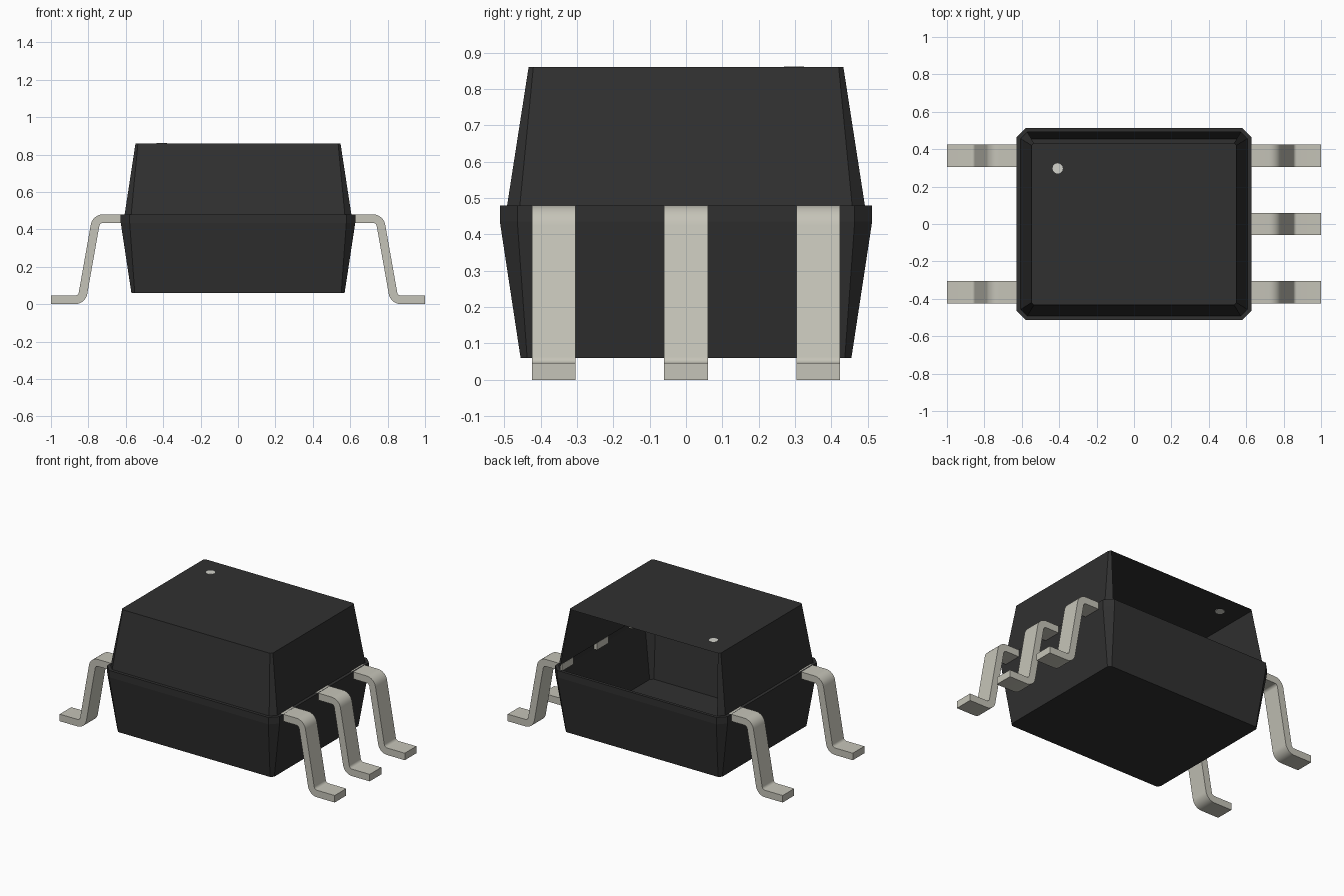
import bpy, bmesh, math
from mathutils import Vector

if "Cube" in bpy.data.objects:
    bpy.data.objects.remove(bpy.data.objects["Cube"])


def material(name, color):
    m = bpy.data.materials.new(name)
    m.use_nodes = True
    m.diffuse_color = (*color, 1)
    m.node_tree.nodes["Principled BSDF"].inputs["Base Color"].default_value = (*color, 1)
    return m


BLACK = material("black_plastic", (0.03, 0.03, 0.03))
METAL = material("tinned_metal", (0.56, 0.55, 0.48))
MARK = material("marker_grey", (0.65, 0.65, 0.6))


def finish(bm, name, mat):
    me = bpy.data.meshes.new(name)
    bm.to_mesh(me)
    bm.free()
    me.materials.append(mat)
    ob = bpy.data.objects.new(name, me)
    bpy.context.scene.collection.objects.link(ob)
    return ob


# Hollow body: stacked chamfered rectangles, upper back wall left open
def ring(bm, z, hx, hy, c):
    pts = [(hx, c - hy), (hx, hy - c), (hx - c, hy), (c - hx, hy),
           (-hx, hy - c), (-hx, c - hy), (c - hx, -hy), (hx - c, -hy)]
    return [bm.verts.new((x, y, z)) for x, y in pts]


BACK = 2
bm = bmesh.new()
levels = [(0.06, 0.57, 0.455, 0.018), (0.435, 0.627, 0.512, 0.048),
          (0.48, 0.627, 0.512, 0.048), (0.48, 0.606, 0.492, 0.035),
          (0.86, 0.548, 0.433, 0.013)]
rings = [ring(bm, *lv) for lv in levels]
for k, (a, b) in enumerate(zip(rings, rings[1:])):
    for i in range(8):
        if k == 3 and i == BACK:
            continue
        j = (i + 1) % 8
        bm.faces.new((a[i], a[j], b[j], b[i]))
bm.faces.new(rings[0][::-1])
bm.faces.new(rings[-1])
finish(bm, "body_shell", BLACK)

# Pin one dot, visible from above and from inside
bm = bmesh.new()
bmesh.ops.create_cone(bm, cap_ends=True, segments=12, radius1=0.028, radius2=0.028, depth=0.004)
bmesh.ops.translate(bm, verts=bm.verts, vec=(-0.408, 0.297, 0.8595))
finish(bm, "pin_one_dot", MARK)


# Gull-wing lead: filleted centre line thickened and extruded
def lead_outline(thick=0.046, radius=0.043, steps=8):
    top, foot = 0.48 - thick / 2, thick / 2
    path = [Vector(p) for p in ((0.605, top), (0.758, top), (0.835, foot), (1.0, foot))]
    lean = (path[2] - path[1]).normalized()
    turn = math.acos(lean.x)
    tangent = radius * math.tan(turn / 2)
    line = [(path[0], 0.0)]
    start = path[1] - Vector((tangent, 0))
    centre = start - Vector((0, radius))
    for i in range(steps + 1):
        a = turn * i / steps
        line.append((centre + radius * Vector((math.sin(a), math.cos(a))), a))
    centre = path[2] + Vector((tangent, radius))
    for i in range(steps + 1):
        a = turn * (1 - i / steps)
        line.append((centre - radius * Vector((math.sin(a), math.cos(a))), a))
    line.append((path[3], 0.0))
    offset = [(p, thick / 2 * Vector((math.sin(a), math.cos(a)))) for p, a in line]
    return [p + n for p, n in offset], [p - n for p, n in offset]


def lead(name, side, y, half=0.06):
    bm = bmesh.new()
    rows = []
    for up, low in zip(*lead_outline()):
        rows.append([bm.verts.new((side * p.x, y + d, p.y))
                     for p, d in ((up, -half), (up, half), (low, half), (low, -half))])
    for a, b in zip(rows, rows[1:]):
        for i in range(4):
            j = (i + 1) % 4
            bm.faces.new((a[i], a[j], b[j], b[i]))
    bm.faces.new(rows[0])
    bm.faces.new(rows[-1])
    bmesh.ops.recalc_face_normals(bm, faces=bm.faces)
    ob = finish(bm, name, METAL)
    bpy.ops.object.select_all(action='DESELECT')
    ob.select_set(True)
    bpy.context.view_layer.objects.active = ob
    bpy.ops.object.shade_smooth_by_angle(angle=math.radians(30))


PITCH = 0.364
for place, y in (("front", -PITCH), ("middle", 0), ("back", PITCH)):
    lead("left_lead_" + place, 1, y)
    if y:
        lead("right_lead_" + place, -1, y)
